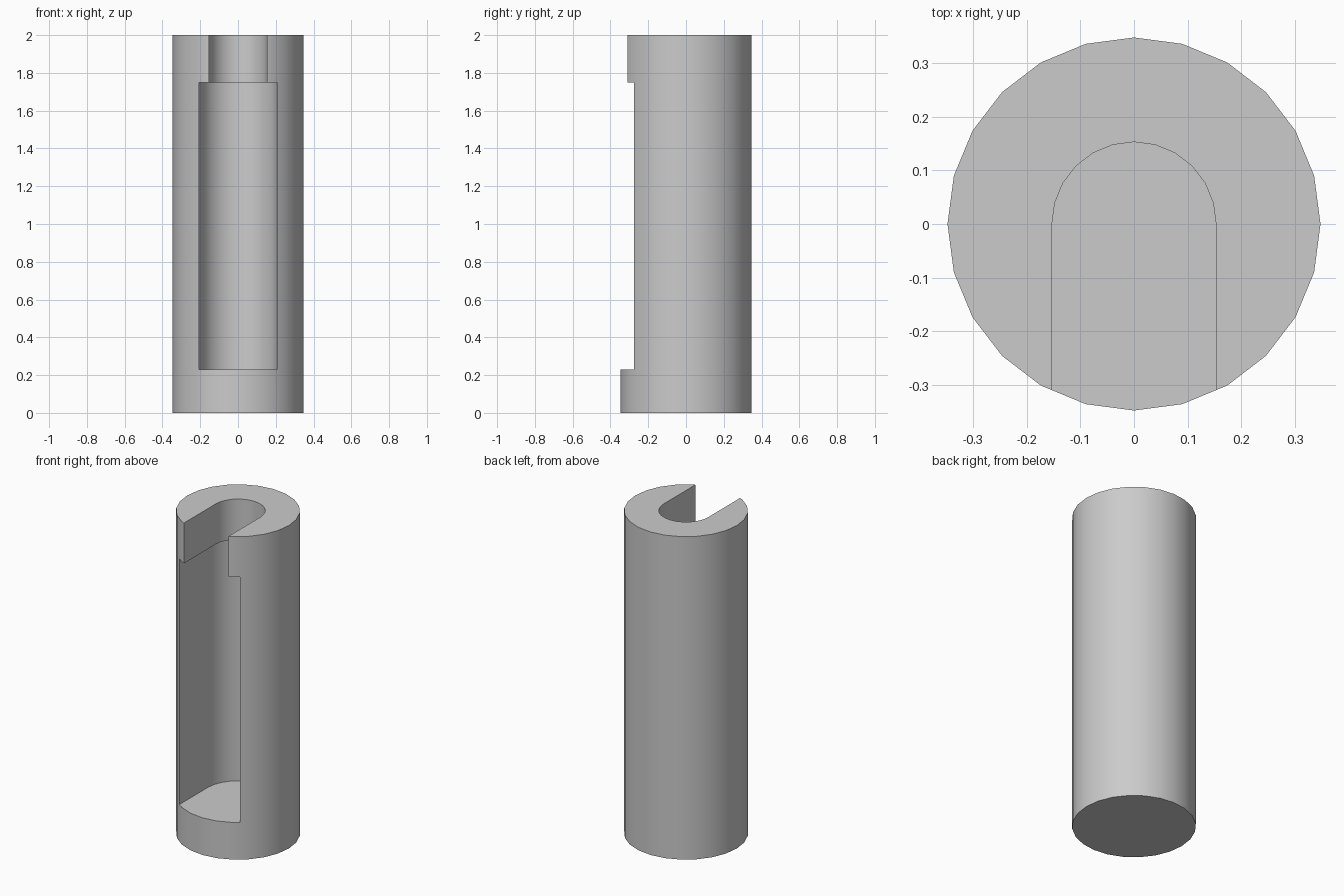
import bpy, bmesh, math

if "Cube" in bpy.data.objects:
    bpy.data.objects.remove(bpy.data.objects["Cube"])

SIDES = 24
RADIUS = 0.348


def prism(name, outline, z0, z1):
    """Extrude a counter-clockwise outline from z0 up to z1."""
    bm = bmesh.new()
    face = bm.faces.new([bm.verts.new((x, y, z0)) for x, y in outline])
    top = bmesh.ops.extrude_face_region(bm, geom=[face], use_keep_orig=True)
    moved = [g for g in top["geom"] if isinstance(g, bmesh.types.BMVert)]
    bmesh.ops.translate(bm, verts=moved, vec=(0, 0, z1 - z0))
    bmesh.ops.recalc_face_normals(bm, faces=bm.faces)
    mesh = bpy.data.meshes.new(name)
    bm.to_mesh(mesh)
    bm.free()
    obj = bpy.data.objects.new(name, mesh)
    bpy.context.collection.objects.link(obj)
    return obj


def arc(radius, start, steps):
    """Points around the z axis, one side of the cylinder per step."""
    return [(radius * math.cos(start + i * math.tau / SIDES),
             radius * math.sin(start + i * math.tau / SIDES)) for i in range(steps)]


def slot(name, half_width, z0, z1):
    """U-shaped cutter, round at the back and open to the front."""
    outline = arc(half_width, 0, SIDES // 2 + 1)
    outline += [(-half_width, -0.6), (half_width, -0.6)]
    cutter = prism(name, outline, z0, z1)
    cutter.hide_render = True
    return cutter


# Cylindrical body
body = prism("slotted_cylinder", arc(RADIUS, 0, SIDES), 0, 2)
bpy.context.view_layer.objects.active = body
body.select_set(True)

# Wide pocket, then the narrow neck through the top
for cutter in (slot("pocket_cutter", 0.207, 0.23, 1.75),
               slot("neck_cutter", 0.153, 1.5, 2.2)):
    mod = body.modifiers.new(cutter.name, "BOOLEAN")
    mod.operation = "DIFFERENCE"
    mod.solver = "EXACT"
    mod.object = cutter
    bpy.ops.object.modifier_apply(modifier=mod.name)
    bpy.data.objects.remove(cutter)

bpy.ops.object.shade_smooth_by_angle(angle=math.radians(30))
